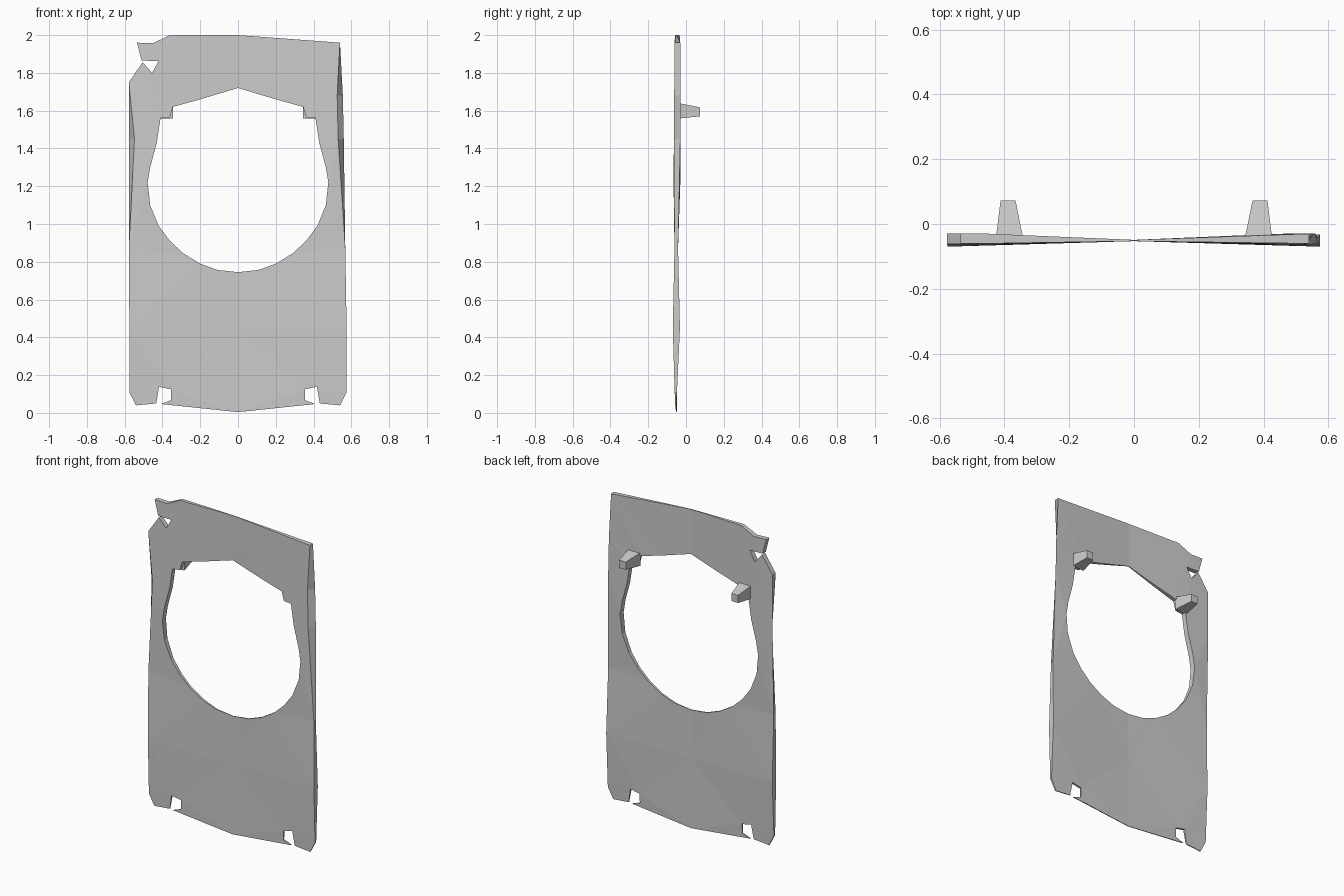
import bpy
import bmesh
from mathutils import Vector
from mathutils.geometry import delaunay_2d_cdt

cube = bpy.data.objects.get("Cube")
if cube:
    bpy.data.objects.remove(cube)

grey = bpy.data.materials.new("plain grey")
grey.use_nodes = True
colour = (0.6, 0.6, 0.6, 1)
grey.diffuse_color = colour
grey.node_tree.nodes["Principled BSDF"].inputs["Base Color"].default_value = colour


def mirrored(points):
    return [(-x, z) for x, z in reversed(points)]


def inside(p, poly):
    hit = False
    for (x1, z1), (x2, z2) in zip(poly, poly[1:] + poly[:1]):
        if (z1 > p[1]) != (z2 > p[1]) and p[0] < x1 + (p[1] - z1) * (x2 - x1) / (z2 - z1):
            hit = not hit
    return hit


def finish(bm, name):
    bmesh.ops.recalc_face_normals(bm, faces=bm.faces)
    mesh = bpy.data.meshes.new(name)
    bm.to_mesh(mesh)
    bm.free()
    mesh.materials.append(grey)
    bpy.context.collection.objects.link(bpy.data.objects.new(name, mesh))


# Outline: bottom edge with small notches, sides, torn upper right corner
bottom = [(0.41, 0.047), (0.355, 0.067), (0.355, 0.125), (0.418, 0.138),
          (0.433, 0.05), (0.54, 0.04), (0.575, 0.11), (0.575, 0.45)]
left_side = [(0.568, 0.87), (0.56, 1.45), (0.555, 1.68), (0.54, 1.96)]
right_side = [(-0.36, 2), (-0.45, 1.957), (-0.535, 1.96), (-0.51, 1.865),
              (-0.42, 1.863), (-0.455, 1.8), (-0.505, 1.857), (-0.578, 1.75),
              (-0.578, 1.45), (-0.578, 0.87)]
outer = [(0, 0.004)] + bottom + left_side + [(0, 2)] + right_side + mirrored(bottom)

# Large opening with shoulders under the pegs
half = [(0.11, 0.757), (0.2, 0.79), (0.29, 0.845), (0.36, 0.91), (0.42, 0.99),
        (0.465, 1.1), (0.478, 1.22), (0.465, 1.3), (0.43, 1.43), (0.41, 1.56),
        (0.36, 1.565), (0.345, 1.62), (0.2, 1.66)]
hole = [(0, 0.745)] + half + [(0, 1.72)] + mirrored(half)

# Depth of the front and back skins at the sides, by height
levels = [(0, -0.055, -0.054), (0.11, -0.06, -0.048), (0.45, -0.07, -0.032),
          (0.87, -0.061, -0.042), (1.22, -0.066, -0.03), (2, -0.06, -0.03)]


def depth(x, z, side):
    for a, b in zip(levels, levels[1:]):
        if z <= b[0]:
            break
    t = (z - a[0]) / (b[0] - a[0])
    edge = a[side] + (b[side] - a[side]) * t
    centre = -0.053 if side == 1 else -0.049
    w = min(1, abs(x) / 0.45)
    return centre + (edge - centre) * w


# Panel: two creased skins joined by walls around the outline and opening
flat = outer + hole + [(0, 0.45)]
n, m = len(outer), len(hole)
rims = [(i, (i + 1) % n) for i in range(n)] + [(n + i, n + (i + 1) % m) for i in range(m)]
crease = [(8, n + m), (n + m, n - 8)]
points, _, tris, *_ = delaunay_2d_cdt([Vector(p) for p in flat], rims + crease, [], 0, 1e-6)
bm = bmesh.new()
skins = []
for side in (1, 2):
    skin = []
    for x, z in points:
        # the front edge is drawn in along the upper sides
        inset = 0.03 if side == 1 and abs(x) > 0.54 and 1.4 < z < 1.7 else 0
        fx = x - inset if x > 0 else x + inset
        skin.append(bm.verts.new((fx, depth(x, z, side), z)))
    skins.append(skin)
    for tri in tris:
        mid = sum((points[i] for i in tri), Vector((0, 0))) / 3
        if inside(mid, outer) and not inside(mid, hole):
            bm.faces.new([skin[i] for i in tri])
front, back = skins
for i, j in rims:
    bm.faces.new((front[i], front[j], back[j], back[i]))
finish(bm, "panel")

# Tapered pegs on the back
for name, s in (("left_peg", 1), ("right_peg", -1)):
    bm = bmesh.new()
    rings = []
    for y, x1, x2, z1, z2 in ((-0.04, 0.343, 0.426, 1.558, 1.64),
                              (0.073, 0.366, 0.412, 1.57, 1.618)):
        rings.append([bm.verts.new((s * x, y, z)) for x, z in
                      ((x1, z1), (x2, z1), (x2, z2), (x1, z2))])
    for ring in rings:
        bm.faces.new(ring)
    for i in range(4):
        j = (i + 1) % 4
        bm.faces.new((rings[0][i], rings[0][j], rings[1][j], rings[1][i]))
    finish(bm, name)
